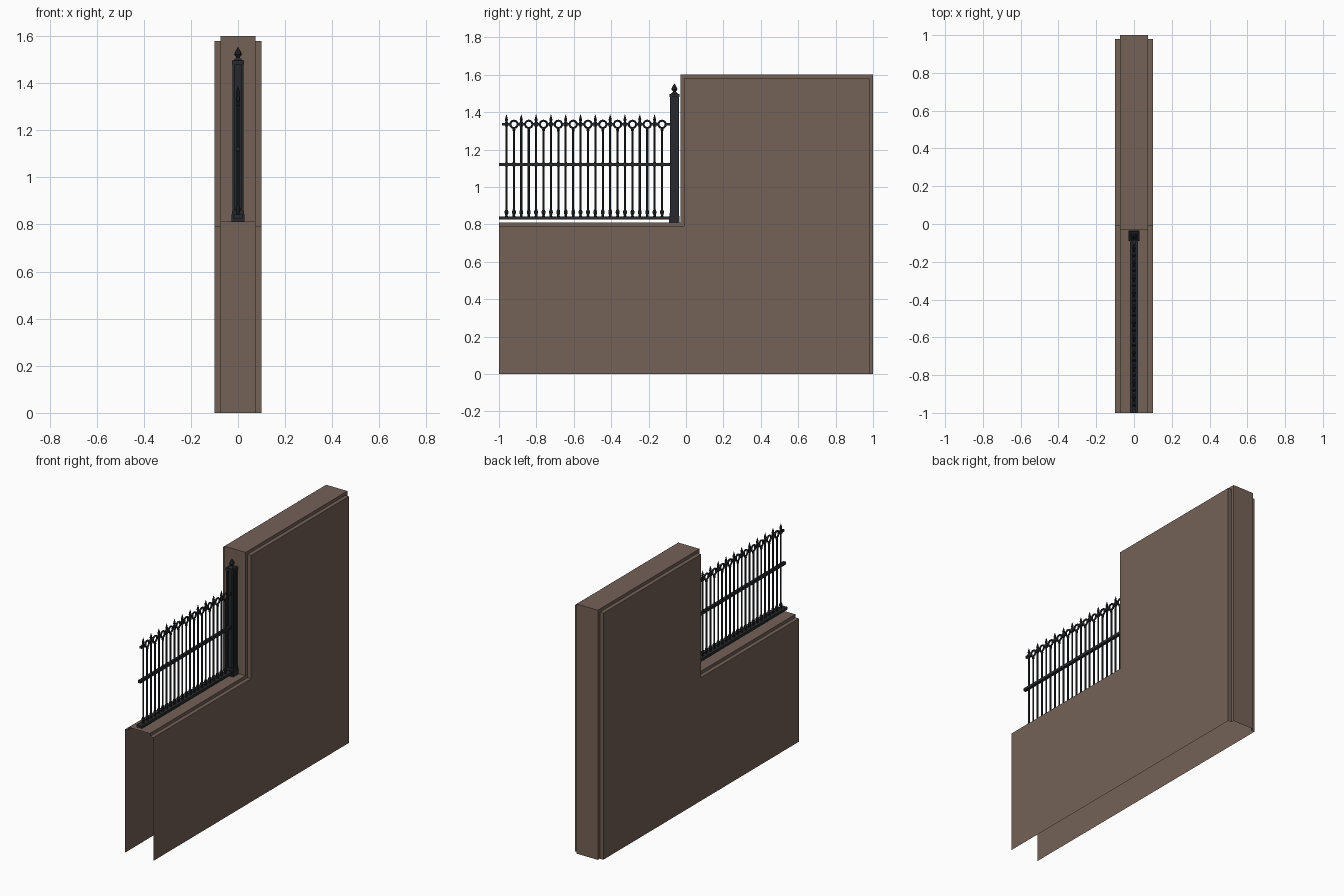
import bpy, bmesh, math
from mathutils import Matrix, Vector

if "Cube" in bpy.data.objects:
    bpy.data.objects.remove(bpy.data.objects["Cube"])


def material(name, rgb):
    m = bpy.data.materials.new(name)
    m.diffuse_color = (*rgb, 1)
    m.use_nodes = True
    m.node_tree.nodes["Principled BSDF"].inputs["Base Color"].default_value = m.diffuse_color
    return m


STONE = material("brown_stone", (0.175, 0.122, 0.095))
IRON = material("black_iron", (0.020, 0.022, 0.025))


def finish(bm, name, mat, smooth=False):
    me = bpy.data.meshes.new(name)
    bm.to_mesh(me)
    bm.free()
    me.materials.append(mat)
    ob = bpy.data.objects.new(name, me)
    bpy.context.collection.objects.link(ob)
    if smooth:
        bpy.ops.object.select_all(action='DESELECT')
        ob.select_set(True)
        bpy.context.view_layer.objects.active = ob
        bpy.ops.object.shade_smooth_by_angle(angle=math.radians(40))
    return ob


def box(bm, x0, x1, y0, y1, z0, z1):
    m = Matrix.Translation(((x0 + x1) / 2, (y0 + y1) / 2, (z0 + z1) / 2)) \
        @ Matrix.Diagonal((x1 - x0, y1 - y0, z1 - z0, 1))
    bmesh.ops.create_cube(bm, size=1, matrix=m)


def lathe(bm, y, profile, n=8, turn=0.0):
    """Turned shape about a vertical axis at x=0, profile of (radius, z)."""
    rings = []
    for r, z in profile:
        rings.append([bm.verts.new((r * math.cos(turn + 2 * math.pi * i / n),
                                    y + r * math.sin(turn + 2 * math.pi * i / n), z))
                      for i in range(n)])
    for a, b in zip(rings, rings[1:]):
        for i in range(n):
            j = (i + 1) % n
            bm.faces.new((a[i], a[j], b[j], b[i]))
    bm.faces.new(rings[0][::-1])
    bm.faces.new(rings[-1])


def ring(bm, y, z, R, r, n=16, k=6):
    """Torus standing in the yz plane."""
    vs = []
    for i in range(n):
        a = 2 * math.pi * i / n
        vs.append([bm.verts.new((r * math.sin(2 * math.pi * j / k),
                                 y + (R + r * math.cos(2 * math.pi * j / k)) * math.cos(a),
                                 z + (R + r * math.cos(2 * math.pi * j / k)) * math.sin(a)))
                   for j in range(k)])
    for i in range(n):
        for j in range(k):
            p, q = (i + 1) % n, (j + 1) % k
            bm.faces.new((vs[i][j], vs[p][j], vs[p][q], vs[i][q]))


# wall shell: open at the bottom and at the low end, with a stepped rim
outer = [(-1, .81), (-.03, .81), (-.03, 1.6), (1, 1.6), (1, 0)]
inner = [(-1, .79), (-.01, .79), (-.01, 1.58), (.98, 1.58), (.98, 0)]
rows = [(-.1, inner), (-.075, inner), (-.075, outer),
        (.075, outer), (.075, inner), (.1, inner)]
bm = bmesh.new()
grid = [[bm.verts.new((x, y, z)) for y, z in path] for x, path in rows]
for a, b in zip(grid, grid[1:]):
    for i in range(4):
        bm.faces.new((a[i], b[i], b[i + 1], a[i + 1]))
for side, x in ((grid[0], -.1), (grid[-1], .1)):
    corner = bm.verts.new((x, -1, 0))
    bm.faces.new([corner] + side)
bmesh.ops.recalc_face_normals(bm, faces=bm.faces)
if sum(f.normal.x * f.calc_center_median().x for f in bm.faces if f.calc_area() > 1) < 0:
    bmesh.ops.reverse_faces(bm, faces=bm.faces)
bmesh.ops.triangulate(bm, faces=[f for f in bm.faces if len(f.verts) > 4])
finish(bm, "wall", STONE)

# iron end post: recessed core, four corner bars, base, cap and spear finial
PY = -0.062
bm = bmesh.new()
box(bm, -.017, .017, PY - .017, PY + .017, .84, 1.485)
for sx in (-1, 1):
    for sy in (-1, 1):
        cx, cy = sx * .0185, PY + sy * .0185
        box(bm, cx - .0055, cx + .0055, cy - .0055, cy + .0055, .84, 1.485)
box(bm, -.028, .028, PY - .028, PY + .028, .81, .845)
box(bm, -.025, .025, PY - .025, PY + .025, .845, .86)
box(bm, -.026, .026, PY - .026, PY + .026, 1.48, 1.497)
lathe(bm, PY, [(.028, 1.497), (.012, 1.508)], 4, math.pi / 4)
lathe(bm, PY, [(.009, 1.505), (.008, 1.512), (.017, 1.522), (.013, 1.532), (.001, 1.553)])
finish(bm, "end_post", IRON)

# horizontal rails
STEP, RING_Z = 0.0792, 1.335
bm = bmesh.new()
box(bm, -.02, .02, -1, PY, .826, .842)
finish(bm, "bottom_rail", IRON)
bm = bmesh.new()
box(bm, -.009, .009, -1, PY, 1.112, 1.129)
finish(bm, "middle_rail", IRON)

# top rail runs in short pieces between the rings
ring_ys = [-.92 + STEP * i for i in range(11)]
bm = bmesh.new()
starts = [-.985] + [y + .018 for y in ring_ys]
ends = [y - .018 for y in ring_ys] + [PY]
for a, b in zip(starts, ends):
    box(bm, -.007, .007, a, b, RING_Z - .007, RING_Z + .007)
finish(bm, "top_rail", IRON)

bm = bmesh.new()
for y in ring_ys:
    ring(bm, y, RING_Z, .0195, .0055)
finish(bm, "rings", IRON, True)

# pickets: turned foot, slim shaft, and a spear on every other one
FOOT = [(.008, .842), (.006, .850), (.010, .860), (.010, .870), (.0055, .880)]
COLLAR = [(.0055, 1.108), (.0075, 1.110), (.0075, 1.131), (.0055, 1.133)]
bm = bmesh.new()
for y in ring_ys:
    lathe(bm, y, FOOT + COLLAR + [(.0055, 1.295), (.008, 1.305), (.006, 1.316)])
finish(bm, "ring_pickets", IRON, True)
bm = bmesh.new()
for i in range(11):
    lathe(bm, -.96 + STEP * i, FOOT + COLLAR +
          [(.0055, 1.322), (.009, 1.324), (.009, 1.346), (.005, 1.35),
           (.0085, 1.358), (.006, 1.368), (.0008, 1.388)])
finish(bm, "spear_pickets", IRON, True)
